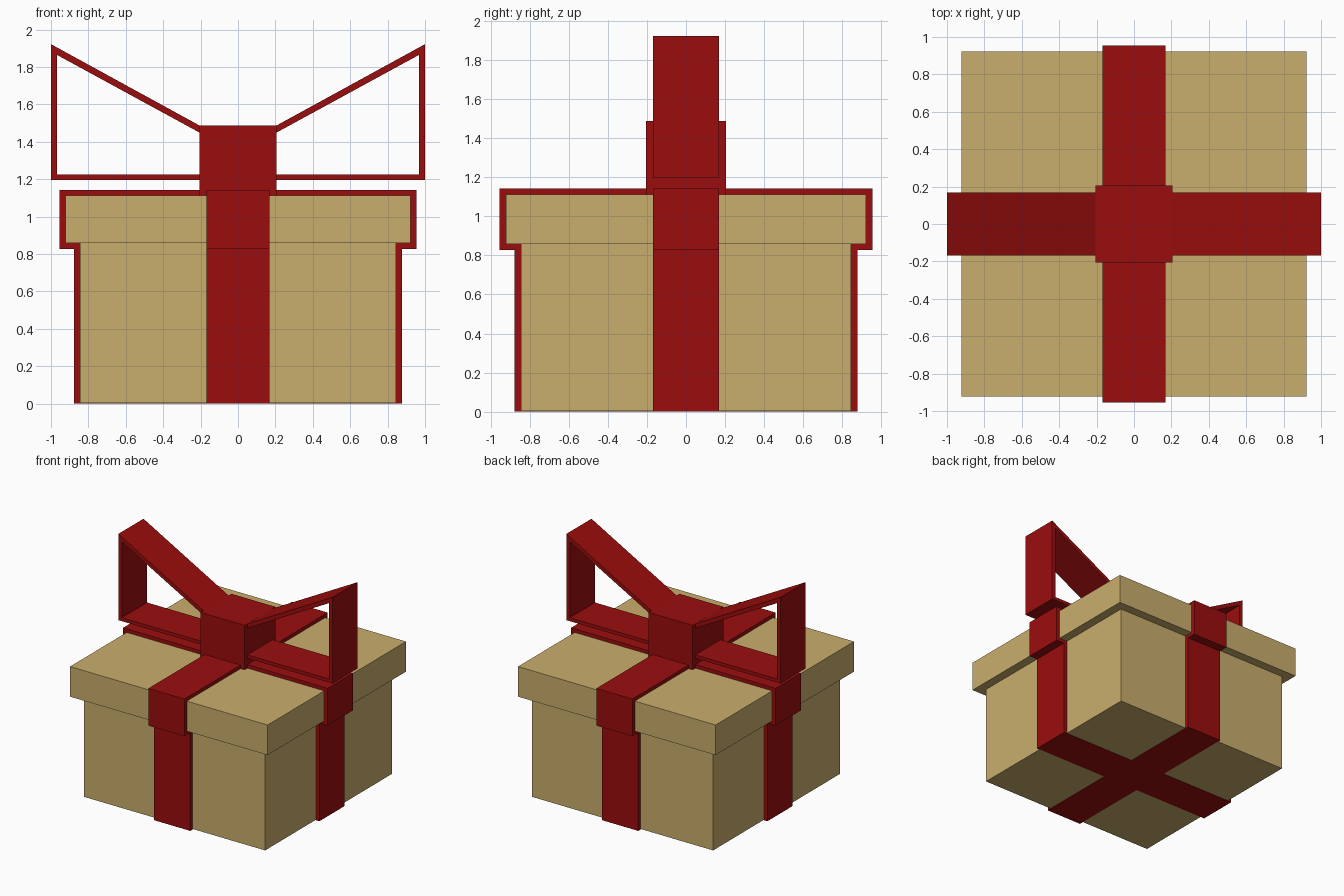
import bpy
import bmesh
from mathutils import Matrix, Vector

cube = bpy.data.objects.get("Cube")
if cube:
    bpy.data.objects.remove(cube, do_unlink=True)


def make_material(name, rgb):
    mat = bpy.data.materials.new(name)
    mat.use_nodes = True
    colour = (*rgb, 1.0)
    mat.diffuse_color = colour
    mat.node_tree.nodes["Principled BSDF"].inputs["Base Color"].default_value = colour
    return mat


cardboard = make_material("tan cardboard", (0.584, 0.423, 0.153))
ribbon = make_material("red ribbon", (0.328, 0.004, 0.004))


def prism(name, profile, half_width, mat, turn=0.0):
    """Extrude an x-z outline along y, then turn it about z."""
    bm = bmesh.new()
    face = bm.faces.new([bm.verts.new((x, -half_width, z)) for x, z in profile])
    out = bmesh.ops.extrude_face_region(bm, geom=[face])
    moved = [v for v in out["geom"] if isinstance(v, bmesh.types.BMVert)]
    bmesh.ops.translate(bm, verts=moved, vec=Vector((0, 2 * half_width, 0)))
    bmesh.ops.rotate(bm, verts=bm.verts, matrix=Matrix.Rotation(turn, 3, "Z"))
    bmesh.ops.recalc_face_normals(bm, faces=bm.faces)
    mesh = bpy.data.meshes.new(name)
    bm.to_mesh(mesh)
    bm.free()
    mesh.materials.append(mat)
    obj = bpy.data.objects.new(name, mesh)
    bpy.context.collection.objects.link(obj)
    return obj


def block(name, half, bottom, top, mat):
    outline = [(-half, bottom), (half, bottom), (half, top), (-half, top)]
    return prism(name, outline, half, mat)


# Box and overhanging lid
block("box_body", 0.845, 0.004, 0.87, cardboard)
block("box_lid", 0.922, 0.858, 1.112, cardboard)

# Two crossing ribbon bands that step out around the lid
right_side = [(0.877, 0.0), (0.877, 0.828), (0.955, 0.828), (0.955, 1.142)]
band = right_side + [(-x, z) for x, z in reversed(right_side)]
quarter_turn = 1.5707963
prism("ribbon_band_across", band, 0.168, ribbon)
prism("ribbon_band_front_to_back", band, 0.168, ribbon, quarter_turn)

# Bow: central knot and two open, folded loops
block("bow_knot", 0.205, 1.112, 1.487, ribbon)
outer = [(0.2, 1.195), (1.0, 1.195), (1.0, 1.922), (0.2, 1.484)]
inner = [(0.2, 1.446), (0.967, 1.864), (0.967, 1.224), (0.2, 1.224)]
for side, sign in (("left", 1), ("right", -1)):
    prism("bow_loop_" + side, [(sign * x, z) for x, z in outer + inner], 0.168, ribbon)
